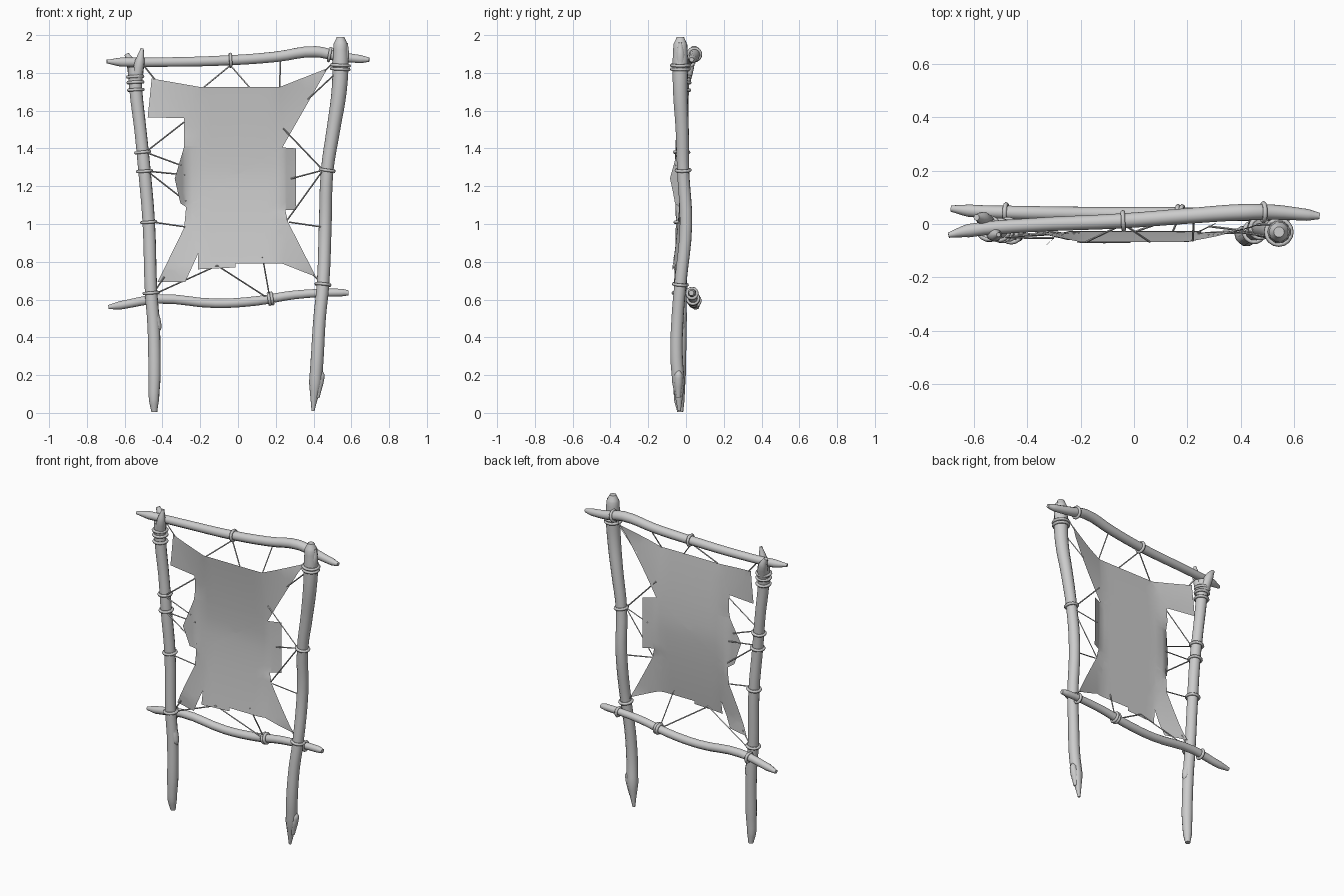
import bpy, bmesh, math
from mathutils import Vector

if "Cube" in bpy.data.objects:
    bpy.data.objects.remove(bpy.data.objects["Cube"])

grey = bpy.data.materials.new("plain_grey")
grey.use_nodes = True
grey.diffuse_color = (0.6, 0.6, 0.6, 1)
grey.node_tree.nodes["Principled BSDF"].inputs["Base Color"].default_value = (0.6, 0.6, 0.6, 1)


def finish(ob):
    ob.data.materials.clear()
    ob.data.materials.append(grey)
    bpy.ops.object.select_all(action='DESELECT')
    ob.select_set(True)
    bpy.context.view_layer.objects.active = ob
    if ob.type == 'CURVE':
        bpy.ops.object.convert(target='MESH')
    bpy.ops.object.shade_smooth_by_angle(angle=math.radians(62))


def tube(name, points, sides=3, steps=4):
    """Round pole through points (x, y, z, radius)."""
    cu = bpy.data.curves.new(name, 'CURVE')
    cu.dimensions = '3D'
    cu.bevel_depth = 1
    cu.bevel_resolution = sides
    cu.resolution_u = steps
    cu.use_fill_caps = True
    sp = cu.splines.new('BEZIER')
    sp.bezier_points.add(len(points) - 1)
    for bp, (x, y, z, r) in zip(sp.bezier_points, points):
        bp.co = (x, y, z)
        bp.radius = r
        bp.handle_left_type = bp.handle_right_type = 'AUTO'
    ob = bpy.data.objects.new(name, cu)
    bpy.context.collection.objects.link(ob)
    finish(ob)


def along(points, axis, value):
    """Position, radius and direction on a pole where the given axis reaches value."""
    for a, b in zip(points, points[1:]):
        if min(a[axis], b[axis]) <= value <= max(a[axis], b[axis]):
            t = (value - a[axis]) / (b[axis] - a[axis])
            p = [u + (v - u) * t for u, v in zip(a, b)]
            return Vector(p[:3]), p[3], Vector(b[:3]) - Vector(a[:3])


def ring(name, centre, radius, direction):
    bpy.ops.mesh.primitive_torus_add(major_radius=radius, minor_radius=.009,
                                     major_segments=16, minor_segments=6, location=centre)
    ob = bpy.context.object
    ob.name = name
    ob.rotation_euler = Vector(direction).to_track_quat('Z', 'Y').to_euler()
    finish(ob)


# Upright posts
left_post = [(-.443, -.03, .005, .016), (-.445, -.035, .07, .028), (-.442, -.035, .2, .034),
             (-.447, -.03, .47, .034), (-.46, -.03, .64, .034), (-.472, -.02, 1.0, .034),
             (-.495, -.025, 1.28, .034), (-.517, -.02, 1.5, .033),
             (-.54, -.02, 1.7, .035), (-.547, -.015, 1.83, .038)]
right_post = [(.397, -.035, .01, .008), (.41, -.04, .16, .034), (.42, -.05, .3, .034),
              (.432, -.045, .5, .033), (.45, -.03, .68, .033), (.462, 0, 1.0, .034),
              (.472, -.015, 1.28, .033), (.505, -.02, 1.5, .036),
              (.535, -.03, 1.7, .04), (.543, -.03, 1.85, .043),
              (.543, -.03, 1.95, .038), (.543, -.03, 1.99, .02)]
tube("left_post", left_post)
tube("right_post", right_post)

# Forked tip, cut branch stubs and splintered top
tube("left_post_front_prong", [(-.54, -.02, 1.75, .033), (-.52, -.04, 1.86, .026), (-.507, -.04, 1.93, .008)])
tube("left_post_back_prong", [(-.545, -.01, 1.75, .033), (-.565, .02, 1.85, .027), (-.59, .025, 1.9, .012)])
tube("left_post_stub", [(-.45, -.03, .56, .022), (-.434, -.03, .49, .026), (-.426, -.03, .45, .022), (-.43, -.03, .42, .008)])
tube("right_post_stub", [(.42, -.04, .08, .012), (.43, -.04, .16, .024), (.438, -.04, .2, .022), (.435, -.04, .23, .008)])
tube("right_post_splinter", [(.55, -.03, 1.8, .03), (.565, -.03, 1.9, .025), (.572, -.03, 1.96, .01)])

# Cross poles
top_pole = [(-.695, -.042, 1.86, .01), (-.62, -.025, 1.857, .025), (-.4, -.005, 1.857, .026),
            (-.04, .012, 1.867, .028), (.2, .03, 1.885, .029), (.41, .044, 1.912, .031),
            (.53, .044, 1.888, .028), (.65, .034, 1.873, .022), (.695, .03, 1.87, .012)]
bottom_pole = [(-.685, .058, .56, .012), (-.62, .05, .57, .023), (-.42, .042, .603, .026),
               (-.12, .038, .58, .026), (.1, .038, .593, .026), (.3, .035, .625, .024),
               (.55, .03, .637, .021), (.585, .028, .635, .014)]
tube("top_pole", top_pole)
tube("bottom_pole", bottom_pole)

# Lashing rings around the poles
for label, pole, axis, places in (
        ("left_post", left_post, 2, (.635, 1.01, 1.28, 1.38, 1.71, 1.75, 1.78)),
        ("right_post", right_post, 2, (.68, 1.285, 1.82, 1.84)),
        ("top_pole", top_pole, 0, (-.04, .485)),
        ("bottom_pole", bottom_pole, 0, (-.48, .165, .18, .46))):
    for v in places:
        c, r, d = along(pole, axis, v)
        ring(label + "_lashing", c, r + .004, d)

# Stretched hide: outline, sliced into a grid, then pulled into a saddle
outline = [(-.457, 1.77), (-.2, 1.725), (.22, 1.725), (.475, 1.825), (.235, 1.405),
           (.308, 1.4), (.308, 1.075), (.25, 1.075), (.265, 1.01), (.413, .72), (.235, .79),
           (-.013, .79), (-.013, .77), (-.213, .76), (-.21, .845), (-.28, .692),
           (-.425, .694), (-.285, .98), (-.275, 1.09), (-.305, 1.11), (-.335, 1.24),
           (-.285, 1.41), (-.285, 1.56), (-.478, 1.565)]


def hide_depth(x, z):
    v = abs(z - 1.26) / .5
    y = -.027 - .045 * min(v, 1) ** 1.5 + .06 * max(0, (abs(x) - .2) / .25) * v
    if 1.07 < z < 1.42:  # side flaps: one folds forward, one back
        y -= .9 * max(0, -.27 - x)
        y += .45 * max(0, x - .24)
    return y


bm = bmesh.new()
rim = [bm.verts.new((x, 0, z)) for x, z in outline]
edges = [bm.edges.new((a, b)) for a, b in zip(rim, rim[1:] + rim[:1])]
bmesh.ops.triangle_fill(bm, edges=edges, use_beauty=True, normal=(0, -1, 0))
for normal, start, count in (((1, 0, 0), -.4437, 19), ((0, 0, 1), .7137, 23)):
    for i in range(count):
        bmesh.ops.bisect_plane(bm, geom=bm.verts[:] + bm.edges[:] + bm.faces[:], dist=1e-5,
                               plane_co=Vector(normal) * (start + i * .05), plane_no=normal)
for v in bm.verts:
    v.co.y = hide_depth(v.co.x, v.co.z)
me = bpy.data.meshes.new("hide")
bm.to_mesh(me)
bm.free()
hide = bpy.data.objects.new("hide", me)
bpy.context.collection.objects.link(hide)
finish(hide)

# Cords from hide (x, z) to pole (x, y, z)
cords = [((-.285, 1.54), (-.49, -.05, 1.38)), ((-.3, 1.31), (-.49, -.05, 1.38)),
         ((-.28, 1.26), (-.48, -.05, 1.28)), ((-.275, 1.12), (-.48, -.05, 1.28)),
         ((-.28, .985), (-.45, -.04, 1.01)), ((.24, 1.505), (.45, -.03, 1.285)),
         ((.28, 1.24), (.45, -.03, 1.285)), ((.26, 1.02), (.45, -.03, 1.285)),
         ((.27, 1.01), (.44, -.02, .985)), ((-.18, 1.725), (-.04, 0, 1.84)),
         ((.06, 1.725), (-.04, 0, 1.84)), ((.22, 1.725), (.225, .03, 1.86)),
         ((-.44, 1.765), (-.5, -.02, 1.84)), ((.46, 1.81), (.53, 0, 1.88)),
         ((.37, 1.66), (.52, -.05, 1.8)), ((-.11, .78), (-.44, 0, .63)),
         ((-.11, .78), (.17, .03, .6)), ((.13, .825), (.17, .03, .6)),
         ((-.39, .72), (-.45, -.02, .63)), ((.4, .73), (.45, -.03, .68))]
for (x, z), end in cords:
    tube("cord", [(x, hide_depth(x, z), z, .004), (*end, .004)], 0, 1)
